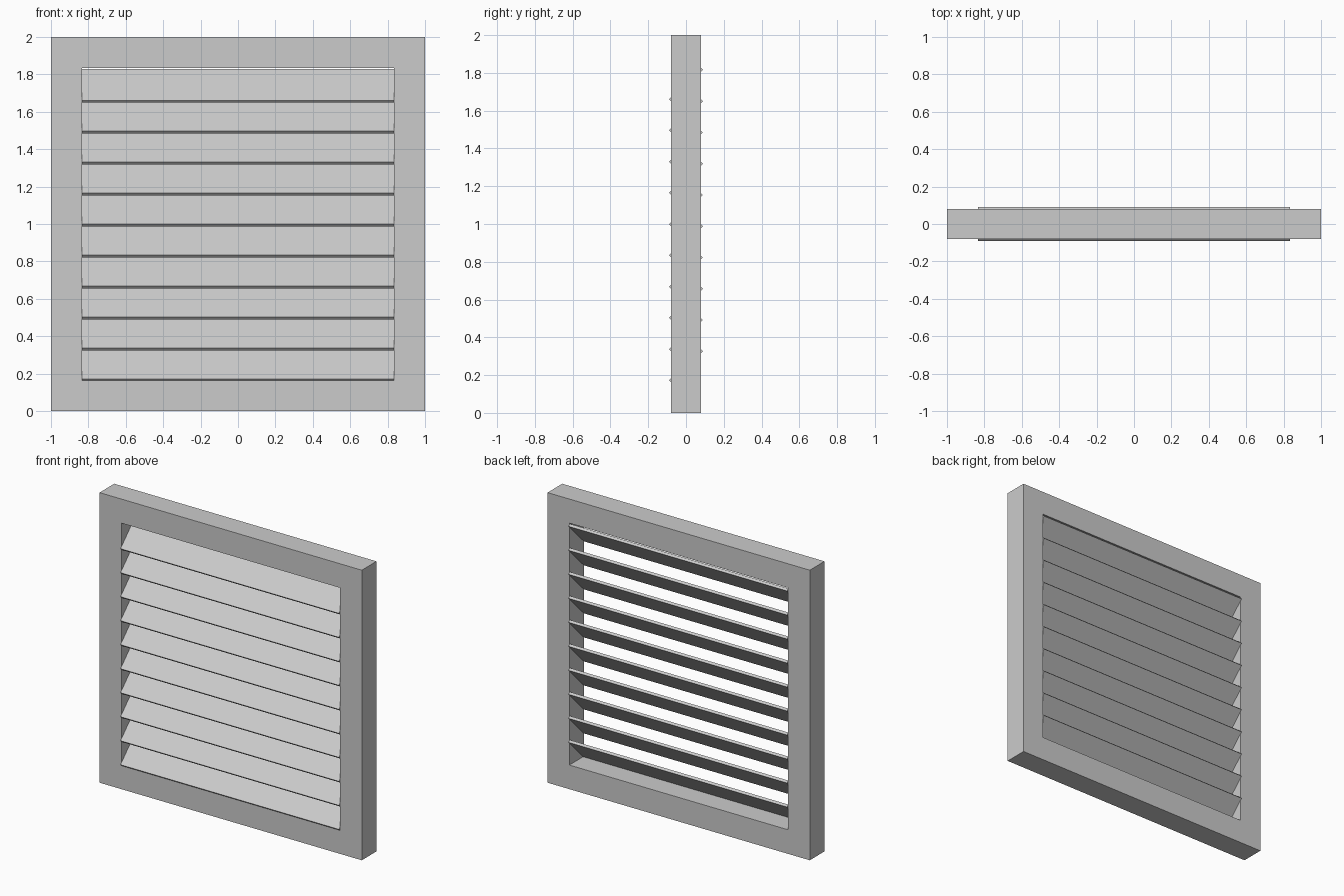
import bpy, bmesh
from math import radians

if "Cube" in bpy.data.objects:
    bpy.data.objects.remove(bpy.data.objects["Cube"])

# Square frame: front ring of quads extruded backwards
OUT, INN, D = 1.0, 0.834, 0.08
bm = bmesh.new()
corners = [(-1, -1), (1, -1), (1, 1), (-1, 1)]
outer = [bm.verts.new((x * OUT, -D, 1 + z * OUT)) for x, z in corners]
inner = [bm.verts.new((x * INN, -D, 1 + z * INN)) for x, z in corners]
for i in range(4):
    j = (i + 1) % 4
    bm.faces.new((outer[i], outer[j], inner[j], inner[i]))
ext = bmesh.ops.extrude_face_region(bm, geom=bm.faces[:], use_keep_orig=True)
moved = [g for g in ext["geom"] if isinstance(g, bmesh.types.BMVert)]
bmesh.ops.translate(bm, verts=moved, vec=(0, 2 * D, 0))
bmesh.ops.recalc_face_normals(bm, faces=bm.faces[:])
mesh = bpy.data.meshes.new("frame")
bm.to_mesh(mesh)
bm.free()
bpy.context.collection.objects.link(bpy.data.objects.new("frame", mesh))

# Ten slats tilted 45 degrees, low at the front and high at the back
for i in range(10):
    bpy.ops.mesh.primitive_cube_add(size=1, location=(0, 0, 0.249 + i * 0.1655),
                                    rotation=(radians(45), 0, 0))
    slat = bpy.context.object
    slat.name = f"slat_{i + 1}"
    slat.scale = (2 * INN - 0.002, 0.236, 0.018)
